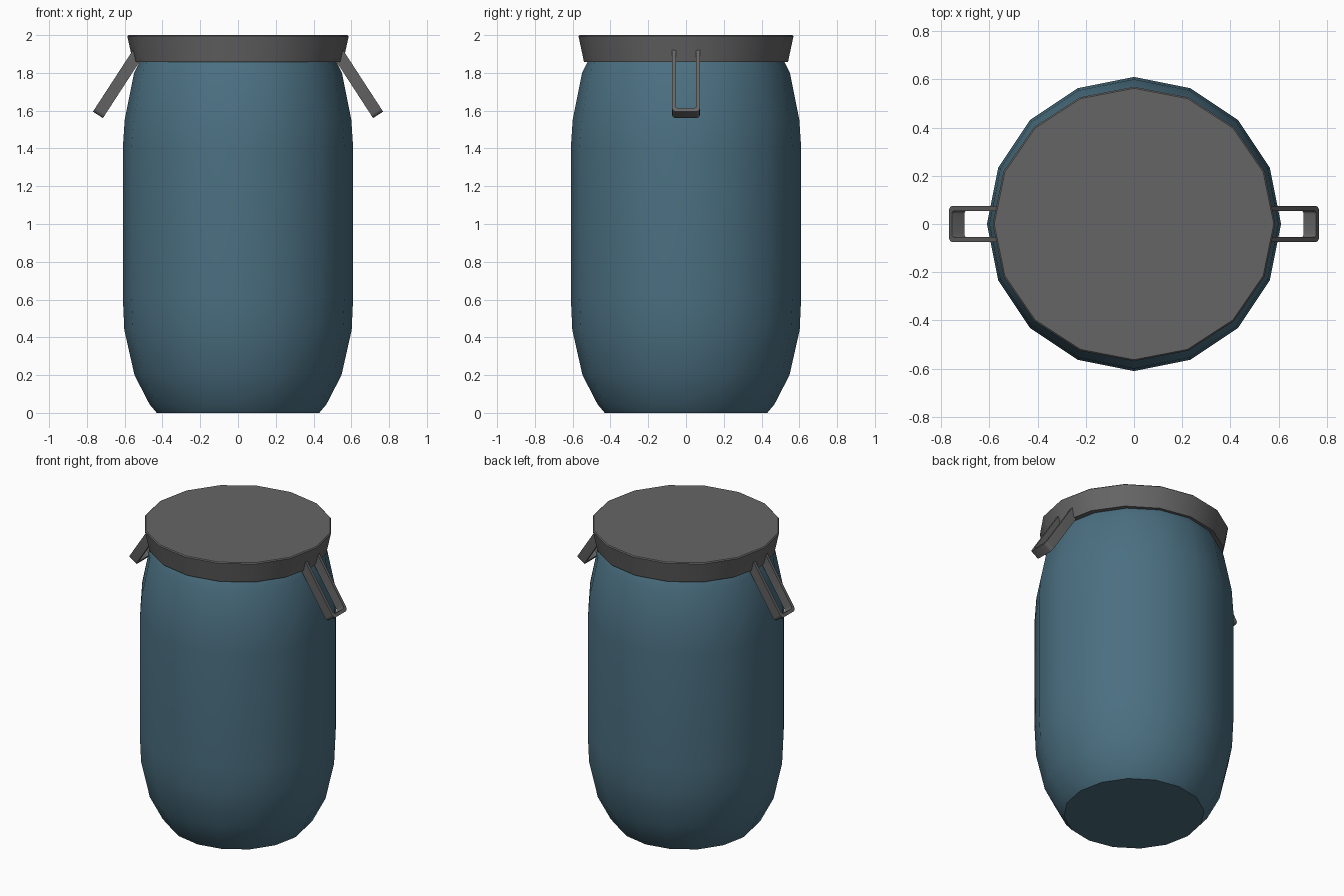
import bpy, bmesh, math
from mathutils import Vector

if "Cube" in bpy.data.objects:
    bpy.data.objects.remove(bpy.data.objects["Cube"])

SIDES = 16


def material(name, rgb):
    m = bpy.data.materials.new(name)
    m.diffuse_color = (*rgb, 1)
    m.use_nodes = True
    m.node_tree.nodes["Principled BSDF"].inputs["Base Color"].default_value = m.diffuse_color
    return m


blue = material("barrel blue", (0.07, 0.16, 0.22))
grey = material("dark grey", (0.13, 0.13, 0.13))


def finish(bm, name, mat, angle):
    bmesh.ops.recalc_face_normals(bm, faces=bm.faces)
    me = bpy.data.meshes.new(name)
    bm.to_mesh(me)
    bm.free()
    me.materials.append(mat)
    ob = bpy.data.objects.new(name, me)
    bpy.context.collection.objects.link(ob)
    bpy.ops.object.select_all(action='DESELECT')
    ob.select_set(True)
    bpy.context.view_layer.objects.active = ob
    bpy.ops.object.shade_smooth_by_angle(angle=math.radians(angle))
    return ob


def turned(name, profile, mat, angle, sx=1.0):
    """Closed solid turned around z from (radius, height) points."""
    bm = bmesh.new()
    rings = []
    for r, z in profile:
        rings.append([bm.verts.new((sx * r * math.cos(a), r * math.sin(a), z))
                      for a in (2 * math.pi * i / SIDES for i in range(SIDES))])
    for lo, hi in zip(rings, rings[1:]):
        for i in range(SIDES):
            j = (i + 1) % SIDES
            bm.faces.new((lo[i], lo[j], hi[j], hi[i]))
    bm.faces.new(rings[0][::-1])
    bm.faces.new(rings[-1])
    return finish(bm, name, mat, angle)


# Barrel body with rounded shoulders and foot
turned("barrel_body", [(0.43, 0), (0.468, 0.045), (0.548, 0.2), (0.602, 0.44),
                       (0.61, 0.62), (0.61, 1.40), (0.60, 1.55), (0.55, 1.80),
                       (0.52, 1.86), (0.50, 1.90)], blue, 50)

# Flared lid, a little wider along x
turned("lid", [(0.54, 1.858), (0.569, 1.994), (0.563, 2.0)], grey, 40, sx=1.03)


def u_outline(half, end, radius, length):
    """U-shaped line in (distance along handle, y)."""
    pts = [(-length, -half)]
    for k in range(4):
        a = math.pi / 6 * k
        pts.append((end - radius + radius * math.sin(a), -half + radius - radius * math.cos(a)))
    return pts + [(s, -y) for s, y in reversed(pts)]


def handle(name, side):
    along = Vector((0.545, 0, -0.838))
    across = Vector((0.838, 0, 0.545))
    tip = Vector((0.768, 0, 1.595))
    outer = u_outline(0.074, 0, 0.022, 0.42)
    inner = u_outline(0.054, -0.022, 0.012, 0.42)
    bm = bmesh.new()

    def place(p, depth):
        v = tip + along * p[0] - across * depth
        return bm.verts.new((v.x * side, p[1], v.z))

    loops = [[place(p, d) for p in line] for line, d in
             ((outer, 0), (inner, 0), (inner, 0.063), (outer, 0.063))]
    n = len(outer)
    for k in range(4):
        a, b = loops[k], loops[(k + 1) % 4]
        for i in range(n - 1):
            bm.faces.new((a[i], a[i + 1], b[i + 1], b[i]))
    for i in (0, n - 1):
        bm.faces.new([lp[i] for lp in loops])
    return finish(bm, name, grey, 40)


# Bail handles slanting out from both sides of the lid
handle("right_handle", 1)
handle("left_handle", -1)
